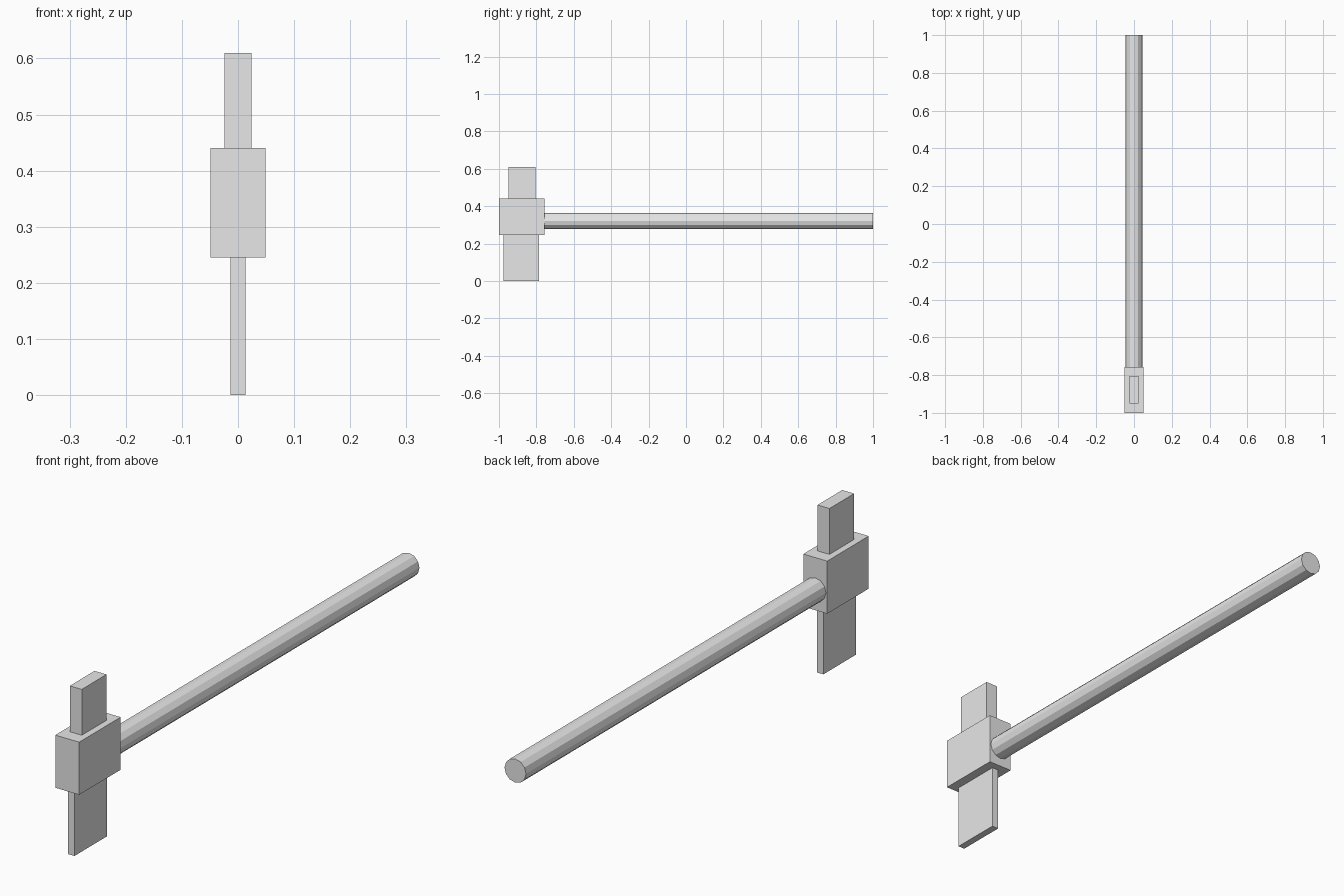
import bpy
import math

if "Cube" in bpy.data.objects:
    bpy.data.objects.remove(bpy.data.objects["Cube"])

grey = bpy.data.materials.new("light grey")
grey.diffuse_color = (0.8, 0.8, 0.8, 1)
grey.use_nodes = True
grey.node_tree.nodes["Principled BSDF"].inputs["Base Color"].default_value = grey.diffuse_color


def finish(name):
    ob = bpy.context.object
    ob.name = name
    bpy.ops.object.transform_apply(location=True, rotation=True, scale=True)
    ob.data.materials.append(grey)


def block(name, half_width, y0, y1, z0, z1):
    bpy.ops.mesh.primitive_cube_add(size=1, location=(0, (y0 + y1) / 2, (z0 + z1) / 2))
    bpy.context.object.scale = (2 * half_width, y1 - y0, z1 - z0)
    finish(name)


# Hammer head: central block with a poll above and a blade below
block("head_block", 0.049, -1.0, -0.757, 0.245, 0.44)
block("upper_poll", 0.0245, -0.95, -0.805, 0.44, 0.61)
block("lower_blade", 0.0135, -0.977, -0.785, 0.0, 0.245)

# Long faceted handle running back from the head
y0, y1 = -0.762, 1.0
bpy.ops.mesh.primitive_cylinder_add(
    vertices=12, radius=0.044, depth=y1 - y0,
    location=(0, (y0 + y1) / 2, 0.321), rotation=(math.pi / 2, 0, 0))
finish("handle")
